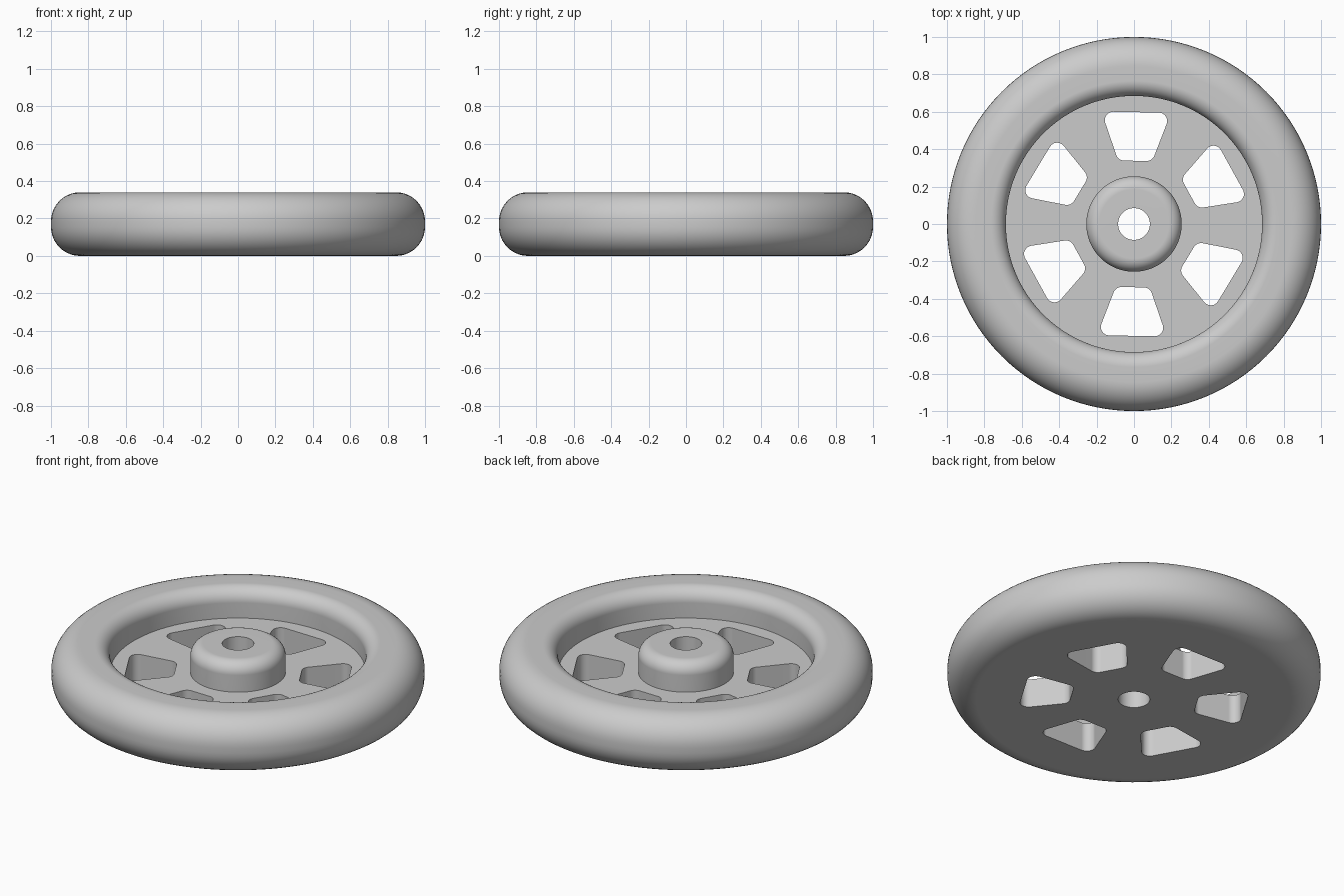
import bpy
import bmesh
from math import cos, sin, pi, radians, sqrt
from mathutils import Matrix, Vector

if "Cube" in bpy.data.objects:
    bpy.data.objects.remove(bpy.data.objects["Cube"], do_unlink=True)

HEIGHT, FLOOR = 0.34, 0.17
BORE, HUB, RIM, OUTER = 0.085, 0.255, 0.685, 1.0
SEGMENTS = 128

grey = bpy.data.materials.new("plain_grey")
grey.use_nodes = True
grey.diffuse_color = (0.6, 0.6, 0.6, 1)
grey.node_tree.nodes["Principled BSDF"].inputs["Base Color"].default_value = (0.6, 0.6, 0.6, 1)


def make_object(name, bm):
    bmesh.ops.recalc_face_normals(bm, faces=bm.faces)
    mesh = bpy.data.meshes.new(name)
    bm.to_mesh(mesh)
    bm.free()
    mesh.materials.append(grey)
    obj = bpy.data.objects.new(name, mesh)
    bpy.context.collection.objects.link(obj)
    return obj


def fillet(points, radii, steps=10):
    """Round the corners of a closed 2D outline."""
    result = []
    for i, (p, r) in enumerate(zip(points, radii)):
        p = Vector(p)
        if r == 0:
            result.append(p)
            continue
        a = (Vector(points[i - 1]) - p).normalized()
        b = (Vector(points[(i + 1) % len(points)]) - p).normalized()
        half = a.angle(b) / 2
        centre = p + (a + b).normalized() * r / sin(half)
        start = p + a * r * cos(half) / sin(half) - centre
        end = p + b * r * cos(half) / sin(half) - centre
        for k in range(steps + 1):
            t = k / steps
            ang = start.angle(end)
            arc = (start * sin((1 - t) * ang) + end * sin(t * ang)) / sin(ang)
            result.append(centre + arc)
    return result


# Wheel body: tyre, web and hub turned from one closed profile
corners = [(BORE, 0), (OUTER, 0), (OUTER, HEIGHT), (RIM, HEIGHT),
           (RIM, FLOOR), (HUB, FLOOR), (HUB, HEIGHT), (BORE, HEIGHT)]
profile = fillet(corners, [0, 0.155, 0.155, 0.08, 0, 0, 0.07, 0])
bm = bmesh.new()
rings = []
for s in range(SEGMENTS):
    a = 2 * pi * s / SEGMENTS
    rings.append([bm.verts.new((p.x * cos(a), p.x * sin(a), p.y)) for p in profile])
for s, ring in enumerate(rings):
    following = rings[(s + 1) % SEGMENTS]
    for k in range(len(ring)):
        n = (k + 1) % len(ring)
        bm.faces.new((ring[k], following[k], following[n], ring[n]))
wheel = make_object("wheel", bm)

# Six rounded windows between the spokes
window = fillet([(-0.091, 0.338), (0.091, 0.338), (0.186, 0.598), (-0.186, 0.598)], [0.045] * 4, 8)
bm = bmesh.new()
for i in range(6):
    turn = Matrix.Rotation(radians(60 * i - 1.1), 4, "Z")
    base = bm.faces.new([bm.verts.new(turn @ Vector((p.x, p.y, -0.1))) for p in window])
    extruded = bmesh.ops.extrude_face_region(bm, geom=[base])["geom"]
    bmesh.ops.translate(bm, vec=(0, 0, FLOOR + 0.2),
                        verts=[v for v in extruded if isinstance(v, bmesh.types.BMVert)])
cutter = make_object("window_cutter", bm)
cutter.hide_render = True

cut = wheel.modifiers.new("windows", "BOOLEAN")
cut.operation = "DIFFERENCE"
cut.solver = "EXACT"
cut.object = cutter
bpy.ops.object.select_all(action="DESELECT")
wheel.select_set(True)
bpy.context.view_layer.objects.active = wheel
bpy.ops.object.modifier_apply(modifier=cut.name)
bpy.data.objects.remove(cutter, do_unlink=True)

# Smooth curves with crisp edges and flat faces
bpy.ops.object.shade_smooth_by_angle(angle=radians(30))
weighted = wheel.modifiers.new("flat_face_normals", "WEIGHTED_NORMAL")
weighted.keep_sharp = True
